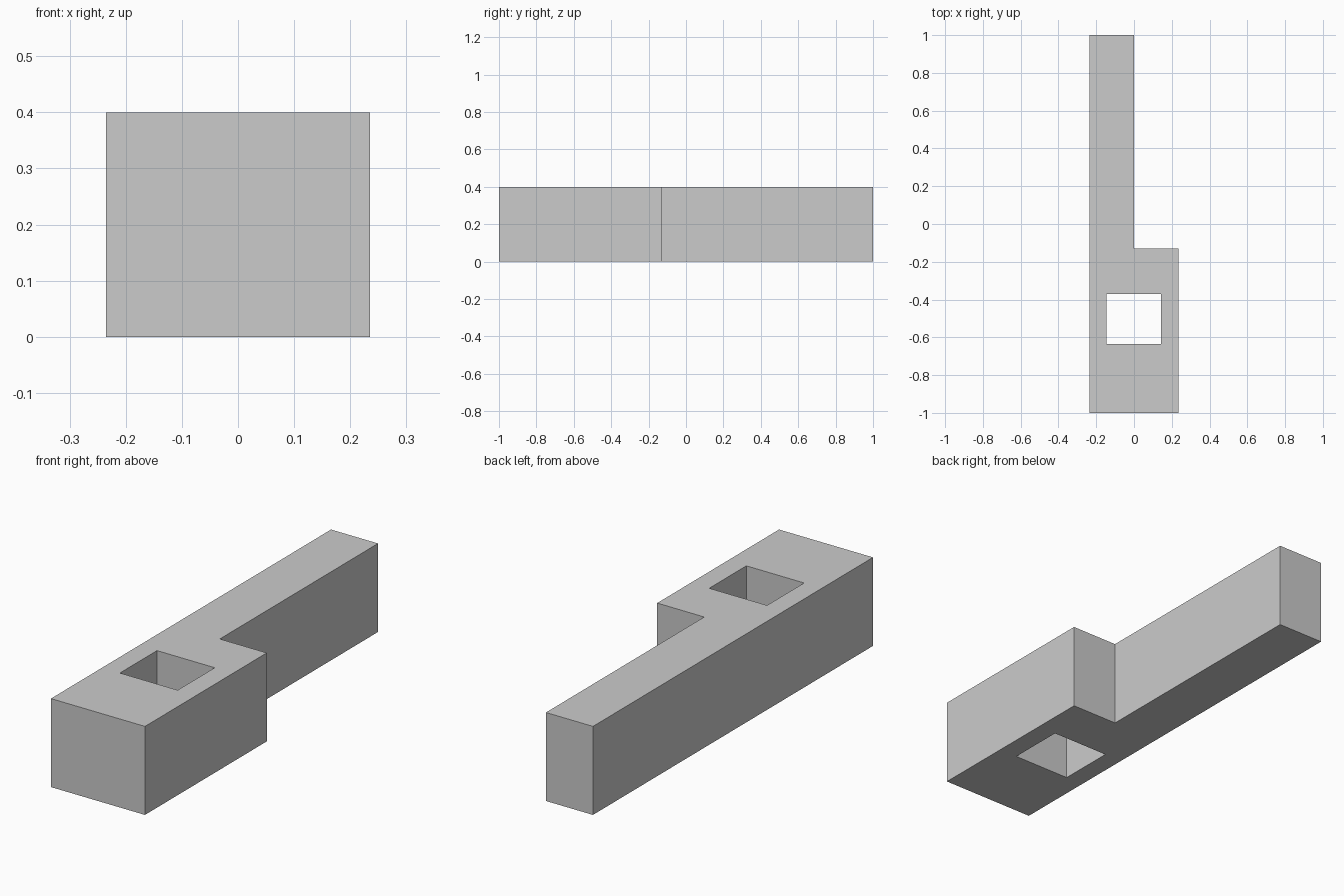
import bpy
import bmesh

if "Cube" in bpy.data.objects:
    bpy.data.objects.remove(bpy.data.objects["Cube"])

HEIGHT = 0.4


def prism(name, outline, z0, z1):
    """Extrude a flat outline (x, y) from z0 up to z1."""
    bm = bmesh.new()
    face = bm.faces.new([bm.verts.new((x, y, z0)) for x, y in outline])
    ext = bmesh.ops.extrude_face_region(bm, geom=[face])
    top = [v for v in ext["geom"] if isinstance(v, bmesh.types.BMVert)]
    bmesh.ops.translate(bm, verts=top, vec=(0, 0, z1 - z0))
    bmesh.ops.recalc_face_normals(bm, faces=bm.faces)
    mesh = bpy.data.meshes.new(name)
    bm.to_mesh(mesh)
    bm.free()
    obj = bpy.data.objects.new(name, mesh)
    bpy.context.collection.objects.link(obj)
    return obj


# L-shaped block: wide front section with a narrow arm to the back
block = prism("stepped_block", [
    (-0.235, -1), (0.235, -1), (0.235, -0.13),
    (0, -0.13), (0, 1), (-0.235, 1)], 0, HEIGHT)

# Rectangular shaft through the wide section
cutter = prism("shaft_cutter", [
    (-0.146, -0.635), (0.143, -0.635),
    (0.143, -0.37), (-0.146, -0.37)], -0.1, HEIGHT + 0.1)
cutter.hide_render = True
cutter.hide_set(True)

cut = block.modifiers.new("shaft", 'BOOLEAN')
cut.operation = 'DIFFERENCE'
cut.solver = 'EXACT'
cut.object = cutter
